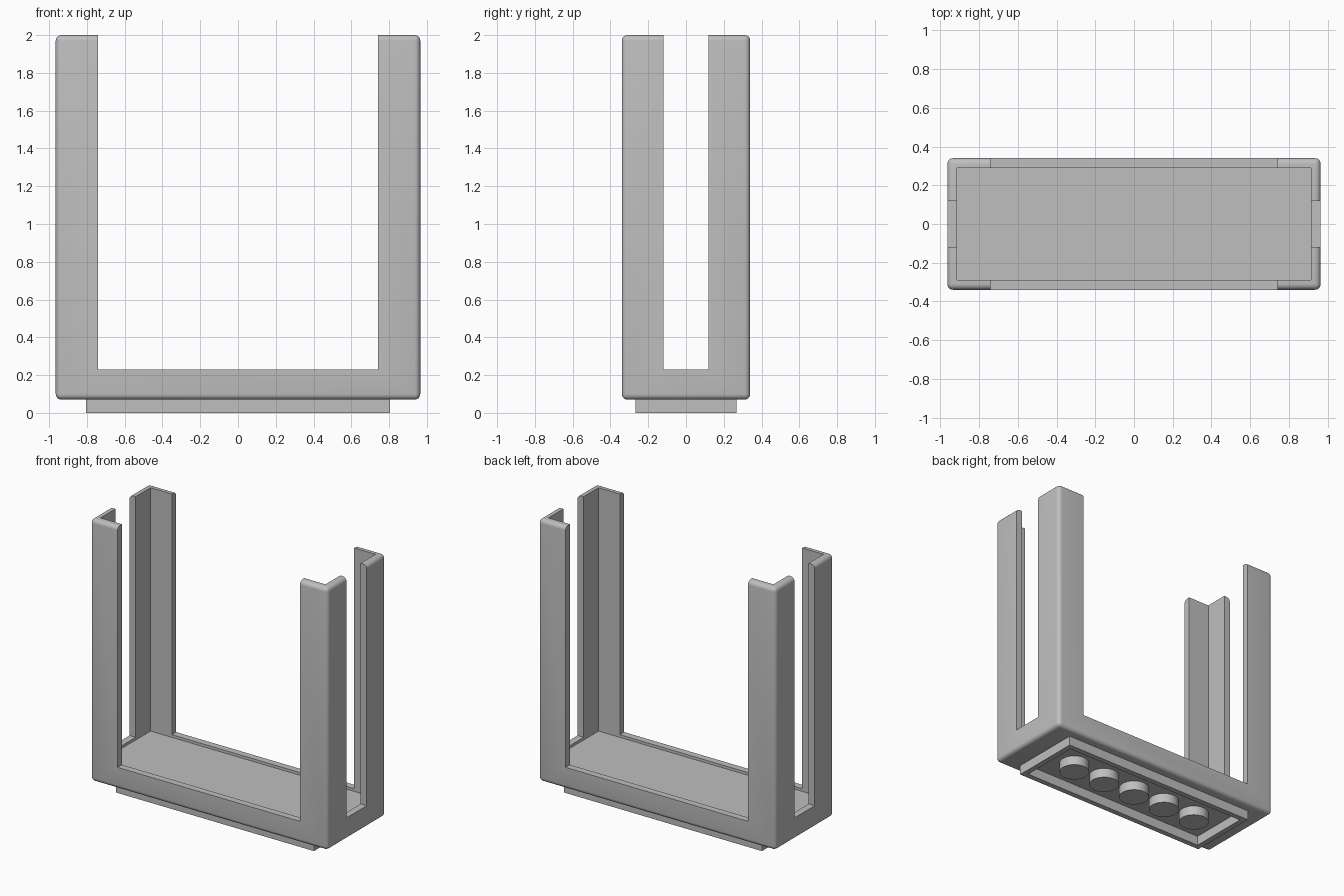
import bpy

# Remove the default cube
if "Cube" in bpy.data.objects:
    bpy.data.objects.remove(bpy.data.objects["Cube"], do_unlink=True)

grey = bpy.data.materials.new("light_grey")
grey.use_nodes = True
colour = (0.52, 0.52, 0.52, 1)
grey.diffuse_color = colour
grey.node_tree.nodes["Principled BSDF"].inputs["Base Color"].default_value = colour


def box(name, half_x, half_y, low, high):
    bpy.ops.mesh.primitive_cube_add(size=2, location=(0, 0, (low + high) / 2))
    ob = bpy.context.object
    ob.name = name
    ob.scale = (half_x, half_y, (high - low) / 2)
    bpy.ops.object.transform_apply(location=True, rotation=False, scale=True)
    ob.data.materials.append(grey)
    return ob


def apply_modifier(ob, mod):
    bpy.context.view_layer.objects.active = ob
    bpy.ops.object.modifier_apply(modifier=mod.name)


def cut(ob, cutter):
    mod = ob.modifiers.new("cut", "BOOLEAN")
    mod.operation = "DIFFERENCE"
    mod.solver = "EXACT"
    mod.object = cutter
    apply_modifier(ob, mod)
    bpy.data.objects.remove(cutter, do_unlink=True)


def smooth(ob):
    bpy.ops.object.select_all(action="DESELECT")
    ob.select_set(True)
    bpy.context.view_layer.objects.active = ob
    bpy.ops.object.shade_smooth_by_angle()


# Rounded tray with four angled corner posts, carved from one shell
frame = box("corner_post_frame", 0.965, 0.34, 0.07, 2)
bevel = frame.modifiers.new("round", "BEVEL")
bevel.width = 0.03
bevel.segments = 5
apply_modifier(frame, bevel)
cut(frame, box("hollow_cutter", 0.915, 0.29, 0.21, 3))
cut(frame, box("front_back_slot_cutter", 0.742, 1, 0.23, 3))
cut(frame, box("side_slot_cutter", 2, 0.118, 0.23, 3))
smooth(frame)

# Raised rim under the tray
rim = box("underside_rim", 0.805, 0.267, 0, 0.072)
cut(rim, box("rim_cutter", 0.765, 0.227, -1, 1))

# Row of round studs inside the rim
for i in range(5):
    bpy.ops.mesh.primitive_cylinder_add(
        vertices=48, radius=0.103, depth=0.072, location=((i - 2) * 0.27, 0, 0.036))
    stud = bpy.context.object
    stud.name = f"underside_stud_{i + 1}"
    stud.data.materials.append(grey)
    smooth(stud)
